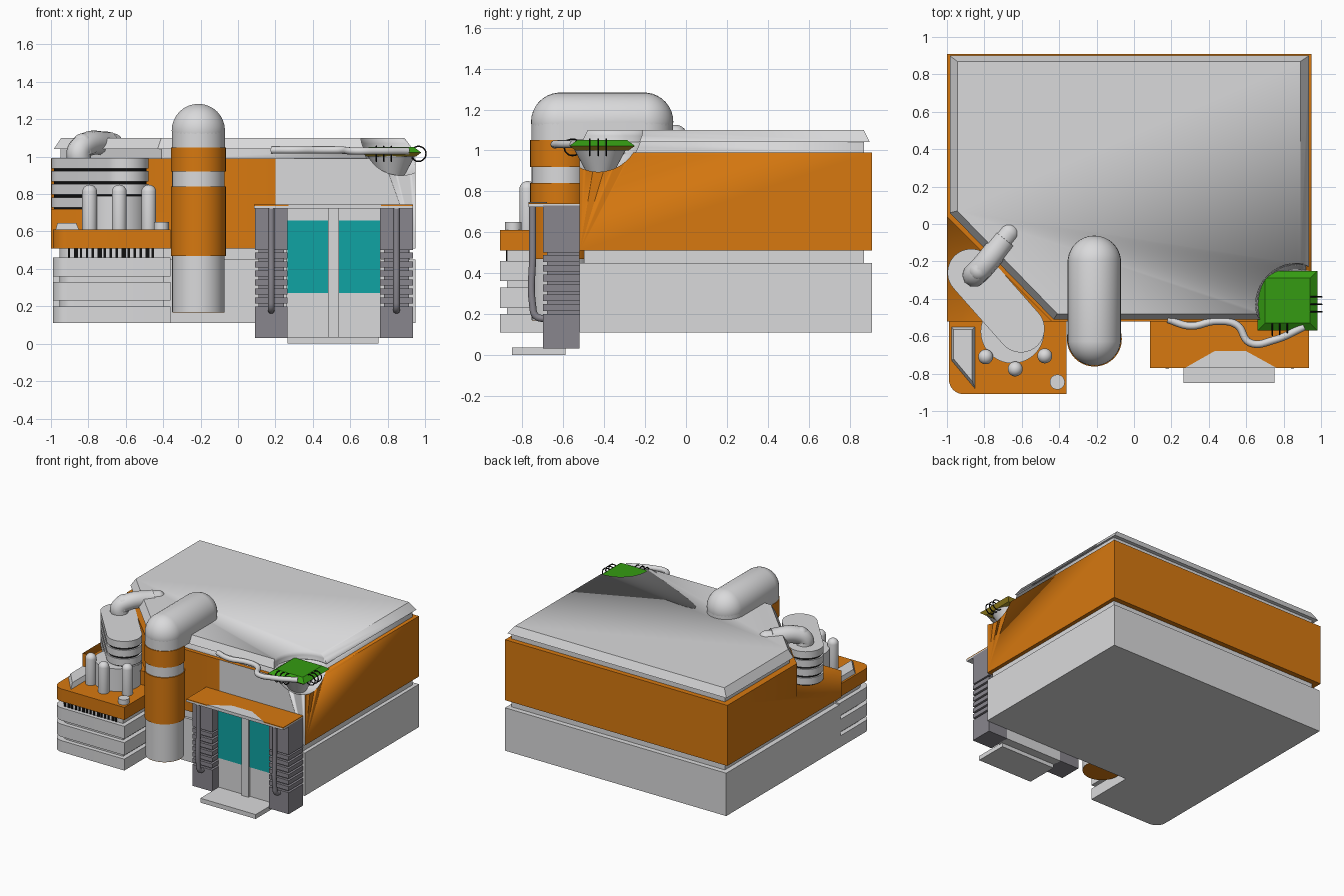
import bpy, bmesh, math
from mathutils import Matrix, Vector

if "Cube" in bpy.data.objects:
    bpy.data.objects.remove(bpy.data.objects["Cube"])


def material(name, *rgb):
    m = bpy.data.materials.new(name)
    m.use_nodes = True
    m.diffuse_color = (*rgb, 1)
    m.node_tree.nodes["Principled BSDF"].inputs["Base Color"].default_value = (*rgb, 1)
    return m


PALE = material("pale grey", 0.7, 0.7, 0.71)
ORANGE = material("orange", 0.68, 0.19, 0.005)
DARK = material("dark grey", 0.25, 0.24, 0.27)
TEAL = material("teal glass", 0.005, 0.37, 0.37)
GREEN = material("green", 0.035, 0.33, 0.006)
GOLD = material("gold", 0.5, 0.36, 0.02)
BLACK = material("black", 0.005, 0.005, 0.005)


def finish(name, bm, *mats):
    bmesh.ops.recalc_face_normals(bm, faces=bm.faces)
    me = bpy.data.meshes.new(name)
    bm.to_mesh(me)
    bm.free()
    for m in mats:
        me.materials.append(m)
    me.shade_smooth()
    me.set_sharp_from_angle(angle=math.radians(35))
    ob = bpy.data.objects.new(name, me)
    bpy.context.collection.objects.link(ob)
    return ob


def prism(name, pts, z0, z1, mat, top=None):
    """Extruded outline; a different top outline gives sloped sides."""
    bm = bmesh.new()
    lo = [bm.verts.new((x, y, z0)) for x, y in pts]
    hi = [bm.verts.new((x, y, z1)) for x, y in (top or pts)]
    bm.faces.new(lo)
    bm.faces.new(hi)
    n = len(lo)
    for i in range(n):
        j = (i + 1) % n
        bm.faces.new((lo[i], lo[j], hi[j], hi[i]))
    return finish(name, bm, mat)


def rect(x0, x1, y0, y1):
    return [(x0, y0), (x1, y0), (x1, y1), (x0, y1)]


def box(name, x0, x1, y0, y1, z0, z1, mat):
    return prism(name, rect(x0, x1, y0, y1), z0, z1, mat)


def stadium(a, b, r, n=20):
    """Outline around the segment a-b; a == b gives a circle."""
    a, b = Vector(a), Vector(b)
    d = b - a
    t = math.atan2(d.y, d.x)
    ends = ((b, t - math.pi / 2), (a, t + math.pi / 2))
    steps = range(n + 1) if d.length else range(n)
    return [(c.x + r * math.cos(s + math.pi * i / n), c.y + r * math.sin(s + math.pi * i / n))
            for c, s in ends for i in steps]


def capsule(name, start, end, r, mat):
    bm = bmesh.new()
    bmesh.ops.create_uvsphere(bm, u_segments=32, v_segments=17, radius=r)
    d = Vector(end) - Vector(start)
    for v in bm.verts:
        if v.co.z > 0:
            v.co.z += d.length
    rot = d.to_track_quat("Z", "Y").to_matrix().to_4x4()
    bm.transform(Matrix.Translation(start) @ rot)
    return finish(name, bm, mat)


def tube(name, pts, r, mat, closed=False):
    cu = bpy.data.curves.new(name, "CURVE")
    cu.dimensions = "3D"
    cu.bevel_depth, cu.bevel_resolution, cu.resolution_u = r, 3, 8
    cu.use_fill_caps = True
    sp = cu.splines.new("BEZIER")
    sp.bezier_points.add(len(pts) - 1)
    for p, co in zip(sp.bezier_points, pts):
        p.co = co
        p.handle_left_type = p.handle_right_type = "AUTO"
    sp.use_cyclic_u = closed
    cu.materials.append(mat)
    ob = bpy.data.objects.new(name, cu)
    bpy.context.collection.objects.link(ob)
    return ob


def cut(ob, cutter):
    mod = ob.modifiers.new("cut", "BOOLEAN")
    mod.operation, mod.solver, mod.object = "DIFFERENCE", "EXACT", cutter
    mod.material_mode = "TRANSFER"
    dg = bpy.context.evaluated_depsgraph_get()
    me = bpy.data.meshes.new_from_object(ob.evaluated_get(dg))
    ob.modifiers.clear()
    ob.data = me


# Main building: plinth, recessed joint, orange wall with a pale front panel
box("plinth", -0.99, 0.95, -0.52, 0.91, 0.11, 0.45, PALE)
box("wall_joint", -0.95, 0.92, -0.5, 0.87, 0.45, 0.51, PALE)
bm = bmesh.new()
bmesh.ops.create_cube(bm, size=1, matrix=Matrix.Translation((-0.025, 0.195, 0.75))
                      @ Matrix.Diagonal((1.95, 1.43, 0.48, 1)))
bmesh.ops.bisect_plane(bm, geom=bm.verts[:] + bm.edges[:] + bm.faces[:],
                       plane_co=(0.2, 0, 0), plane_no=(1, 0, 0))
for f in bm.faces:
    f.material_index = int(f.normal.y < -0.9 and f.calc_center_median().x > 0.2)
wall = finish("orange_wall", bm, ORANGE, PALE)

# Roof: recessed neck below a chamfered slab, with the front left corner cut off
neck = [(-0.95, 0.06), (-0.41, -0.49), (0.92, -0.49), (0.92, 0.87), (-0.95, 0.87)]
low = [(-0.985, 0.06), (-0.43, -0.51), (0.935, -0.51), (0.935, 0.9), (-0.985, 0.9)]
high = [(-0.945, 0.07), (-0.41, -0.48), (0.89, -0.48), (0.89, 0.87), (-0.945, 0.87)]
roof_neck = prism("roof_neck", neck, 0.985, 1.04, PALE)
roof = prism("roof_slab", low, 1.04, 1.1, PALE, high)

# Corner terrace and the bowl-shaped niche
corner = prism("corner_cutter", [(-1.1, 0.14), (-1.1, -0.6), (-0.36, -0.6)], 0.72, 1.2, ORANGE)
bm = bmesh.new()
bmesh.ops.create_uvsphere(bm, u_segments=40, v_segments=24, radius=0.22,
                          matrix=Matrix.Translation((0.87, -0.43, 1.1)))
bowl = finish("niche_cutter", bm, PALE)
cut(wall, corner)
for part in (wall, roof_neck, roof):
    cut(part, bowl)
for helper in (corner, bowl):
    bpy.data.objects.remove(helper)

# Green tray on a cone, with rings on two edges
tray = rect(0.66, 0.98, -0.57, -0.25)
prism("tray_cone", stadium((0.82, -0.42), (0.82, -0.42), 0.06), 0.88, 1.01, PALE,
      stadium((0.82, -0.42), (0.82, -0.42), 0.13))
prism("tray_rim", rect(0.69, 0.95, -0.54, -0.28), 1.0, 1.022, GOLD, tray)
prism("green_tray", tray, 1.022, 1.052, GREEN, rect(0.7, 0.94, -0.53, -0.29))


def ring(name, centre, axis):
    pts = []
    for i in range(8):
        c, s = 0.04 * math.cos(i * math.pi / 4), 0.04 * math.sin(i * math.pi / 4)
        off = Vector((c, 0, s)) if axis == "y" else Vector((0, c, s))
        pts.append(Vector(centre) + off)
    tube(name, pts, 0.004, BLACK, True)


for i in range(3):
    ring("front_ring", (0.74 + 0.04 * i, -0.555, 1.015), "x")
    ring("side_ring", (0.965, -0.47 + 0.04 * i, 1.015), "y")
tube("tray_pipe", [(0.18, -0.51, 1.035), (0.3, -0.545, 1.035), (0.44, -0.52, 1.035),
                   (0.55, -0.54, 1.035), (0.62, -0.635, 1.03), (0.75, -0.62, 1.03),
                   (0.91, -0.55, 1.03)], 0.02, PALE)

# Large banded stack and the capsule across the roof
front, back = (-0.212, -0.615), (-0.212, -0.205)
for name, r, z0, z1, mat in (("stack_foot", 0.14, 0.17, 0.47, PALE),
                             ("stack_cap", 0.139, 0.167, 0.171, ORANGE),
                             ("stack_band_lower", 0.147, 0.47, 0.84, ORANGE),
                             ("stack_ring", 0.14, 0.84, 0.92, PALE),
                             ("stack_band_upper", 0.147, 0.92, 1.05, ORANGE)):
    prism(name, stadium(front, front, r), z0, z1, mat)
prism("capsule_base", stadium(front, back, 0.142), 1.045, 1.14, PALE)
capsule("roof_capsule", (*front, 1.14), (*back, 1.14), 0.143, PALE)

# Annex: grooved slabs, slotted vent band, orange top with a rounded corner


def annex(name, inset, z0, z1, mat):
    x0, x1, y0, r = -0.99 + inset, -0.36 - inset, -0.91 + inset, 0.08
    arc = [(x0 + r - r * math.cos(a), y0 + r - r * math.sin(a))
           for a in (math.pi / 2 * i / 8 for i in range(9))]
    prism(name, arc + [(x1, y0), (x1, -0.51), (x0, -0.51)], z0, z1, mat)


annex("annex_core", 0.035, 0.12, 0.52, PALE)
for z0, z1 in ((0.11, 0.2), (0.23, 0.33), (0.36, 0.46)):
    annex("annex_slab", 0, z0, z1, PALE)
annex("annex_top", 0, 0.51, 0.61, ORANGE)
for i in range(15):
    x = -0.91 + 0.032 * i
    w = 0.022 if i % 4 == 1 else 0.013
    box("vent_slot", x, x + w, -0.881, -0.874, 0.46, 0.51, BLACK)
hatch = [(-0.975, -0.55), (-0.975, -0.73), (-0.85, -0.88), (-0.85, -0.55)]
hatch_top = [(-0.965, -0.565), (-0.965, -0.72), (-0.865, -0.84), (-0.865, -0.565)]
prism("annex_hatch", hatch, 0.61, 0.645, PALE, hatch_top)
prism("annex_peg", stadium((-0.41, -0.845), (-0.41, -0.845), 0.04), 0.61, 0.65, PALE)

# Drum with three pods, plate pile and bent pipe
prism("drum", stadium((-0.65, -0.575), (-0.65, -0.575), 0.17), 0.6, 0.79, PALE)
for x, y in ((-0.793, -0.71), (-0.635, -0.775), (-0.477, -0.705)):
    capsule("pod", (x, y, 0.6), (x, y, 0.81), 0.04, PALE)
pile = ((-0.87, -0.26), (-0.605, -0.56))
prism("pile_core", stadium(*pile, 0.115), 0.7, 0.98, BLACK)
for i in range(4):
    z = 0.728 + 0.07 * i
    prism("pile_plate", stadium(*pile, 0.127), z, z + 0.055, PALE)
tube("bent_pipe", [(-0.85, -0.27, 0.98), (-0.85, -0.27, 1.03), (-0.81, -0.23, 1.065),
                   (-0.69, -0.08, 1.07)], 0.065, PALE)
capsule("pipe_end", (-0.83, -0.25, 1.07), (-0.67, -0.05, 1.07), 0.055, PALE)

# Porch: ribbed pillars with drain pipes
for x0, x1 in ((0.09, 0.265), (0.76, 0.935)):
    box("pillar_core", x0 + 0.02, x1 - 0.02, -0.68, -0.52, 0.1, 0.6, DARK)
    box("pillar_foot", x0, x1, -0.7, -0.52, 0.03, 0.2, DARK)
    box("pillar_head", x0, x1, -0.7, -0.52, 0.5, 0.73, DARK)
    for i in range(6):
        z = 0.215 + 0.048 * i
        box("pillar_rib", x0, x1, -0.7, -0.52, z, z + 0.033, DARK)
    x = (x0 + x1) / 2
    tube("drain_pipe", [(x, -0.75, 0.73), (x, -0.75, 0.5), (x, -0.75, 0.24),
                        (x, -0.735, 0.19), (x, -0.68, 0.175)], 0.018, DARK)

# Door, canopy and step
box("door_wall", 0.26, 0.765, -0.62, -0.52, 0.03, 0.73, PALE)
box("door_post", 0.48, 0.54, -0.64, -0.6, 0.03, 0.73, PALE)
for x0, x1 in ((0.265, 0.48), (0.54, 0.76)):
    box("door_glass", x0, x1, -0.627, -0.62, 0.27, 0.66, TEAL)
box("canopy", 0.085, 0.935, -0.77, -0.52, 0.722, 0.737, PALE)
box("canopy_top", 0.085, 0.935, -0.77, -0.52, 0.737, 0.743, ORANGE)
prism("canopy_inlay", [(0.27, -0.771), (0.765, -0.771), (0.6, -0.68), (0.43, -0.68)],
      0.737, 0.747, PALE)
box("step", 0.265, 0.75, -0.85, -0.59, 0, 0.035, PALE)
